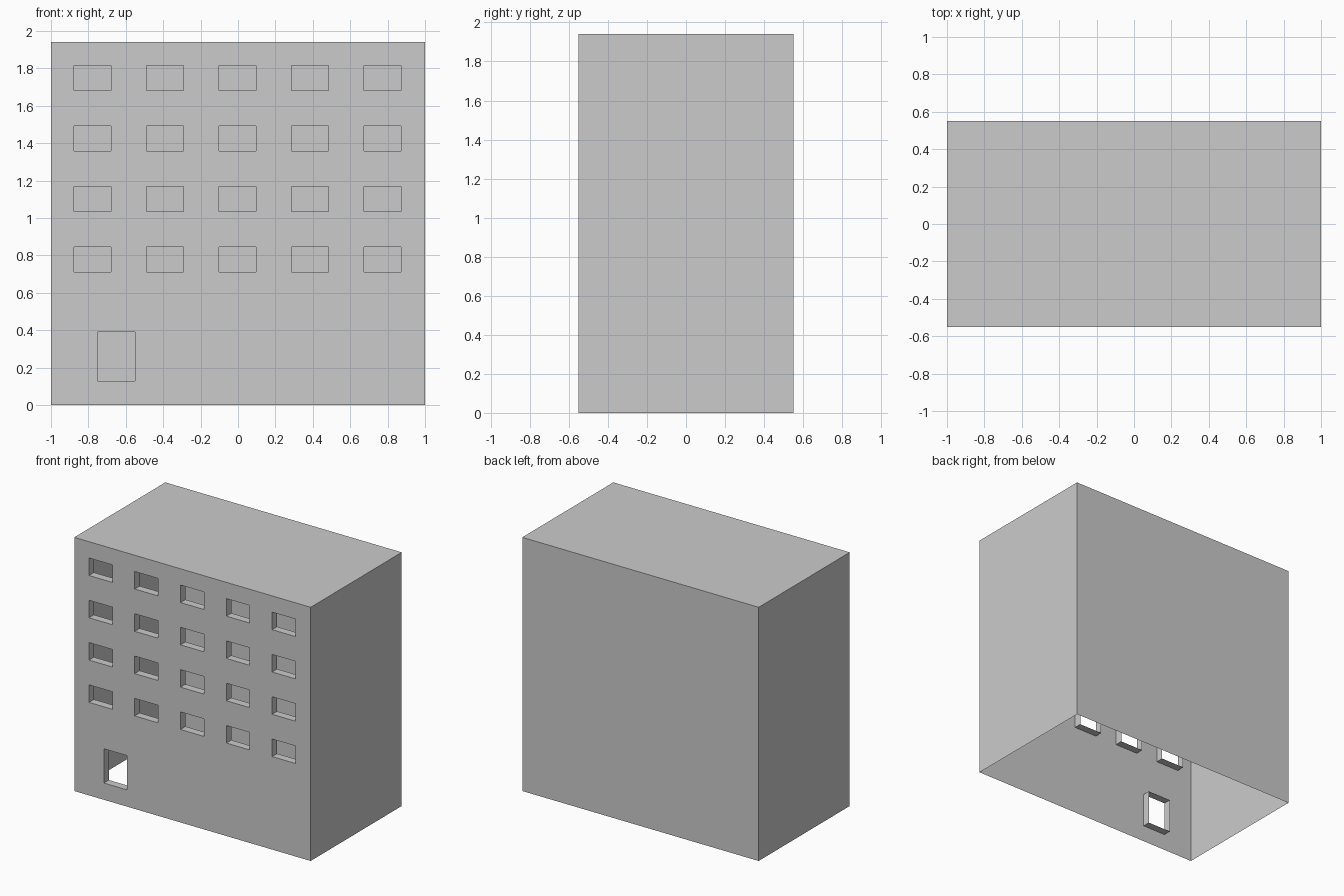
import bpy, bmesh

if "Cube" in bpy.data.objects:
    bpy.data.objects.remove(bpy.data.objects["Cube"])

W, D, H = 1.0, 0.55, 1.94      # half width, half depth, height
REVEAL = 0.06                  # depth of the window and door linings


def make_object(name, quads):
    bm = bmesh.new()
    for quad in quads:
        bm.faces.new([bm.verts.new(p) for p in quad])
    bmesh.ops.remove_doubles(bm, verts=bm.verts, dist=1e-5)
    mesh = bpy.data.meshes.new(name)
    bm.to_mesh(mesh)
    bm.free()
    obj = bpy.data.objects.new(name, mesh)
    bpy.context.collection.objects.link(obj)
    return obj


def rect(x0, x1, z0, z1, y=-D):
    return [(x0, y, z0), (x1, y, z0), (x1, y, z1), (x0, y, z1)]


def lining(x0, x1, z0, z1):
    front, back = rect(x0, x1, z0, z1), rect(x0, x1, z0, z1, -D + REVEAL)
    return [(front[i], front[(i + 1) % 4], back[(i + 1) % 4], back[i]) for i in range(4)]


# Openings: four rows of five windows, and one door
windows = []
for row in range(4):
    for col in range(5):
        cx, cz = -0.777 + 0.3875 * col, 0.778 + 0.3235 * row
        windows.append((cx - 0.099, cx + 0.099, cz - 0.067, cz + 0.067))
door = (-0.75, -0.552, 0.128, 0.39)
openings = windows + [door]

# Front wall: a sheet cut along the opening edges, leaving the openings empty
xs = sorted({-W, W, *(x for o in openings for x in o[:2])})
zs = sorted({0.0, H, *(z for o in openings for z in o[2:])})
cells = []
for x0, x1 in zip(xs, xs[1:]):
    for z0, z1 in zip(zs, zs[1:]):
        mx, mz = (x0 + x1) / 2, (z0 + z1) / 2
        if not any(o[0] < mx < o[1] and o[2] < mz < o[3] for o in openings):
            cells.append(rect(x0, x1, z0, z1))
make_object("front_wall", cells)

# Linings running inwards from the openings, open at the back
make_object("window_linings", [q for w in windows for q in lining(*w)])
make_object("door_lining", lining(*door))

# Side walls, back wall and roof; the underside stays open
corners = [(W, -D), (W, D), (-W, D), (-W, -D)]
shell = [((*a, 0), (*b, 0), (*b, H), (*a, H)) for a, b in zip(corners, corners[1:])]
shell.append([(-W, -D, H), (W, -D, H), (W, D, H), (-W, D, H)])
make_object("walls_and_roof", shell)
